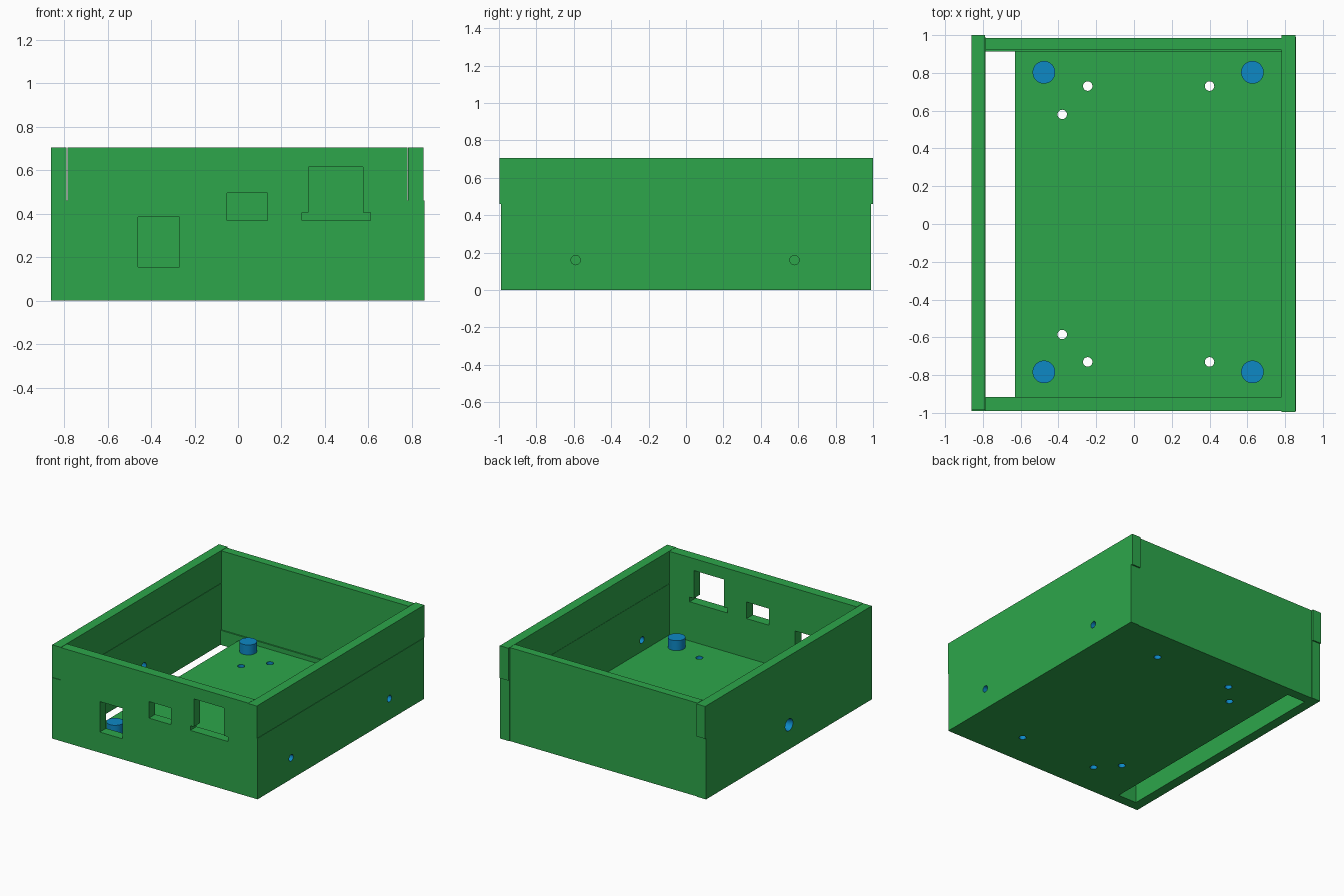
import bpy
import math
from mathutils import Vector

if "Cube" in bpy.data.objects:
    bpy.data.objects.remove(bpy.data.objects["Cube"])


def material(name, rgb):
    m = bpy.data.materials.new(name)
    m.diffuse_color = (*rgb, 1)
    m.use_nodes = True
    m.node_tree.nodes["Principled BSDF"].inputs["Base Color"].default_value = m.diffuse_color
    return m


GREEN = material("green plastic", (0.026, 0.381, 0.069))
BLUE = material("blue fittings", (0.004, 0.246, 0.56))


def box(name, x, y, z, mat=GREEN):
    """Box from (min, max) pairs."""
    bpy.ops.mesh.primitive_cube_add(size=1)
    ob = bpy.context.object
    ob.name = name
    for v in ob.data.vertices:
        v.co = Vector([(p[0] + p[1]) / 2 + c * (p[1] - p[0])
                       for p, c in zip((x, y, z), v.co)])
    ob.data.materials.append(mat)
    return ob


def rod(name, centre, r1, r2, depth, axis="z", mat=BLUE):
    rot = (0, math.pi / 2, 0) if axis == "x" else (0, 0, 0)
    bpy.ops.mesh.primitive_cone_add(vertices=32, radius1=r1, radius2=r2, depth=depth,
                                    location=centre, rotation=rot)
    ob = bpy.context.object
    ob.name = name
    ob.data.materials.append(mat)
    bpy.ops.object.shade_smooth_by_angle(angle=math.radians(35))
    return ob


def cut(target, cutters):
    """Subtract cutters; the hole walls keep the cutter's colour."""
    bpy.context.view_layer.objects.active = target
    for c in cutters:
        m = target.modifiers.new("cut", "BOOLEAN")
        m.operation = "DIFFERENCE"
        m.solver = "EXACT"
        m.material_mode = "TRANSFER"
        m.object = c
        bpy.ops.object.modifier_apply(modifier=m.name)
        bpy.data.objects.remove(c, do_unlink=True)


SEAM, TOP, FLOOR, LEDGE = 0.46, 0.705, 0.075, 0.11

# Floor plate, leaving the slot open along the left wall
floor = box("floor", (-0.63, 0.78), (-0.915, 0.915), (0, FLOOR))
cut(floor, [rod("floor_hole", (x, y, 0.04), 0.025, 0.025, 0.3)
            for x, y in ((-0.38, 0.58), (-0.245, 0.73), (0.40, 0.73),
                         (-0.38, -0.585), (-0.245, -0.73), (0.40, -0.73))])

# Front wall with three connector openings
front = box("front_wall", (-0.785, 0.78), (-0.99, -0.915), (0, TOP))
D = (-1.1, -0.8)
cut(front, [box("opening", (-0.46, -0.27), D, (0.155, 0.385)),
            box("opening", (-0.05, 0.135), D, (0.37, 0.495)),
            box("opening", (0.325, 0.575), D, (0.38, 0.615)),
            box("opening", (0.295, 0.61), D, (0.37, 0.405))])

# Back wall with a low inner ledge
box("back_wall", (-0.785, 0.78), (0.922, 0.985), (0, TOP))
box("back_ledge", (-0.785, 0.78), (0.912, 0.922), (0, LEDGE))

# Side walls, each a lower panel and a slightly offset upper panel
left = box("left_wall_lower", (-0.86, -0.785), (-0.99, 0.99), (0, SEAM))
cut(left, [rod("left_hole", (-0.8225, 0, 0.185), 0.05, 0.025, 0.11, "x")])
box("left_wall_upper", (-0.86, -0.788), (-0.986, 1.0), (SEAM, TOP))
right = box("right_wall_lower", (0.78, 0.857), (-0.99, 0.99), (0, SEAM))
cut(right, [rod("right_hole", (0.82, y, 0.16), 0.025, 0.025, 0.3, "x")
            for y in (-0.59, 0.58)])
box("right_wall_upper", (0.782, 0.854), (-0.996, 1.0), (SEAM, TOP))

# Four round standoffs
for x in (-0.477, 0.627):
    for y in (-0.783, 0.803):
        rod("standoff", (x, y, (FLOOR + 0.15) / 2), 0.06, 0.06, 0.15 - FLOOR)
